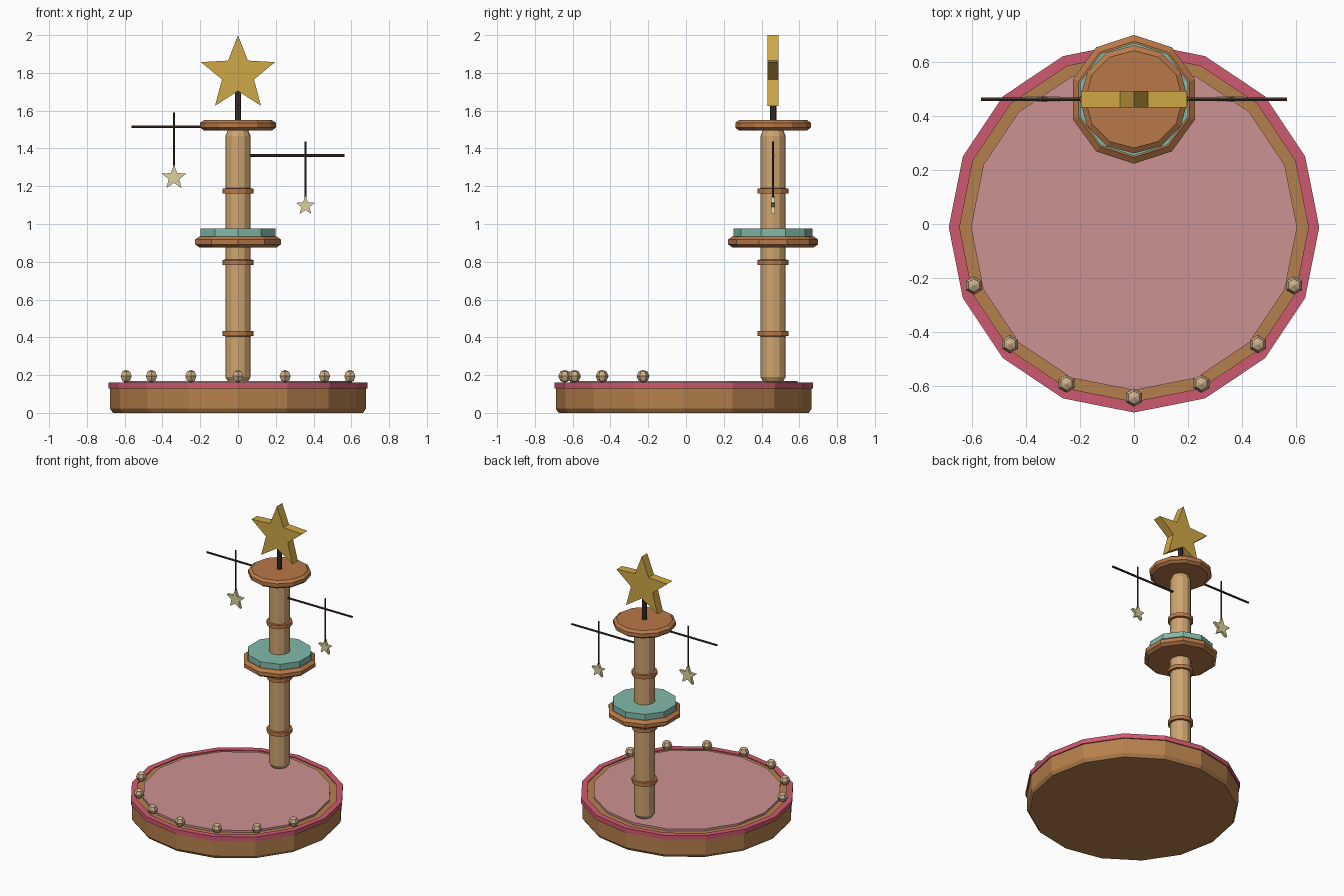
import bpy, bmesh, math
from mathutils import Matrix, Vector

if "Cube" in bpy.data.objects:
    bpy.data.objects.remove(bpy.data.objects["Cube"])


def mat(name, r, g, b):
    lin = lambda c: ((c / 255 + 0.055) / 1.055) ** 2.4 if c > 10 else c / 255 / 12.92
    m = bpy.data.materials.new(name)
    m.diffuse_color = (lin(r), lin(g), lin(b), 1)
    m.use_nodes = True
    m.node_tree.nodes["Principled BSDF"].inputs["Base Color"].default_value = m.diffuse_color
    return m


WOOD = mat("warm wood", 182, 128, 76)
COPPER = mat("reddish wood", 184, 121, 72)
PALE = mat("pale wood", 206, 165, 112)
ROSE = mat("rose rim", 207, 90, 112)
PINK = mat("soft pink", 205, 146, 146)
TEAL = mat("teal cushion", 130, 186, 170)
GOLD = mat("gold", 207, 167, 70)
CREAM = mat("cream yellow", 220, 208, 155)
DARK = mat("dark metal", 66, 50, 44)
BEAD = mat("bead beige", 205, 175, 138)


def finish(bm, name, material):
    bmesh.ops.recalc_face_normals(bm, faces=bm.faces)
    me = bpy.data.meshes.new(name)
    bm.to_mesh(me)
    bm.free()
    me.materials.append(material)
    ob = bpy.data.objects.new(name, me)
    bpy.context.collection.objects.link(ob)
    return ob


def lathe(name, profile, sides, centre, material, closed=False):
    """Turn (radius, z) points about a vertical axis; one vertex faces the front."""
    bm = bmesh.new()
    rings = []
    for r, z in profile:
        ring = []
        for i in range(sides):
            a = -math.pi / 2 + 2 * math.pi * i / sides
            ring.append(bm.verts.new((centre[0] + r * math.cos(a), centre[1] + r * math.sin(a), z)))
        rings.append(ring)
    pairs = list(zip(rings, rings[1:]))
    if closed:
        pairs.append((rings[-1], rings[0]))
    else:
        bm.faces.new(rings[0])
        bm.faces.new(rings[-1])
    for lo, hi in pairs:
        for i in range(sides):
            j = (i + 1) % sides
            bm.faces.new((lo[i], lo[j], hi[j], hi[i]))
    bmesh.ops.remove_doubles(bm, verts=bm.verts, dist=1e-5)
    return finish(bm, name, material)


def rod(name, p, q, r, material, sides=6):
    p, q = Vector(p), Vector(q)
    rot = (q - p).to_track_quat('Z', 'Y').to_matrix().to_4x4()
    bm = bmesh.new()
    bmesh.ops.create_cone(bm, cap_ends=True, segments=sides, radius1=r, radius2=r,
                          depth=(q - p).length, matrix=Matrix.Translation((p + q) / 2) @ rot)
    return finish(bm, name, material)


def star(name, x, y, z, outer, inner, thick, material):
    bm = bmesh.new()
    vs = []
    for i in range(10):
        a, r = math.pi / 2 + i * math.pi / 5, (inner if i % 2 else outer)
        vs.append(bm.verts.new((x + r * math.cos(a), y - thick / 2, z + r * math.sin(a))))
    face = bm.faces.new(vs)
    ext = bmesh.ops.extrude_face_region(bm, geom=[face], use_keep_orig=True)
    bmesh.ops.translate(bm, vec=(0, thick, 0),
                        verts=[g for g in ext["geom"] if isinstance(g, bmesh.types.BMVert)])
    return finish(bm, name, material)


BASE = (0, -0.012)
TY = 0.461
TOWER = (0, TY)

# Round base with rim and padded top
lathe("base", [(0.662, 0), (0.677, 0.022), (0.677, 0.132), (0.65, 0.154)], 16, BASE, WOOD)
lathe("base_rim", [(0.645, 0.128), (0.685, 0.128), (0.685, 0.16), (0.645, 0.16)], 16, BASE, ROSE, True)
lathe("base_pad", [(0.603, 0.14), (0.603, 0.168)], 16, BASE, PINK)

# Beads along the front edge
R = 0.034
for k in range(7):
    a = math.radians(-20 - k * 140 / 6)
    c = (0.63 * math.cos(a), BASE[1] + 0.63 * math.sin(a))
    prof = [(max(R * math.cos(t), 1e-3), 0.194 + R * math.sin(t))
            for t in (math.radians(d) for d in (-90, -45, 0, 45, 90))]
    lathe(f"bead_{k + 1}", prof, 6, c, BEAD)

# Column and its bands
lathe("column", [(0.052, 0.165), (0.067, 0.19), (0.067, 1.465), (0.052, 1.5)], 12, TOWER, PALE)
for k, z in enumerate((0.42, 0.797, 1.175)):
    lathe(f"column_band_{k + 1}",
          [(0.06, z - 0.015), (0.082, z - 0.013), (0.082, z + 0.013), (0.06, z + 0.015)],
          12, TOWER, COPPER, True)

# Middle shelf with cushion, and top shelf
lathe("middle_shelf", [(0.215, 0.876), (0.238, 0.892), (0.238, 0.918), (0.215, 0.935)], 10, TOWER, COPPER)
lathe("shelf_cushion", [(0.209, 0.93), (0.209, 0.975)], 10, TOWER, TEAL)
lathe("top_shelf", [(0.18, 1.495), (0.2, 1.51), (0.2, 1.536), (0.18, 1.55)], 12, TOWER, COPPER)

# Finial
rod("star_post", (0, TY, 1.54), (0, TY, 1.76), 0.017, DARK, 8)
star("top_star", 0, TY, 1.793, 0.207, 0.089, 0.06, GOLD)

# Side arms with hanging stars: side, arm z, hanger x, hanger top, star z, star radius
for side, az, hx, ht, sz, sr in (("left", 1.515, -0.339, 1.59, 1.246, 0.068),
                                 ("right", 1.362, 0.357, 1.437, 1.096, 0.052)):
    s = math.copysign(1, hx)
    rod(f"{side}_arm", (0.03 * s, TY, az), (0.565 * s, TY, az), 0.0075, DARK)
    rod(f"{side}_hanger", (hx, TY, sz + sr * 0.7), (hx, TY, ht), 0.005, DARK)
    star(f"{side}_hanging_star", hx, TY, sz, sr, sr * 0.43, 0.02, CREAM)
